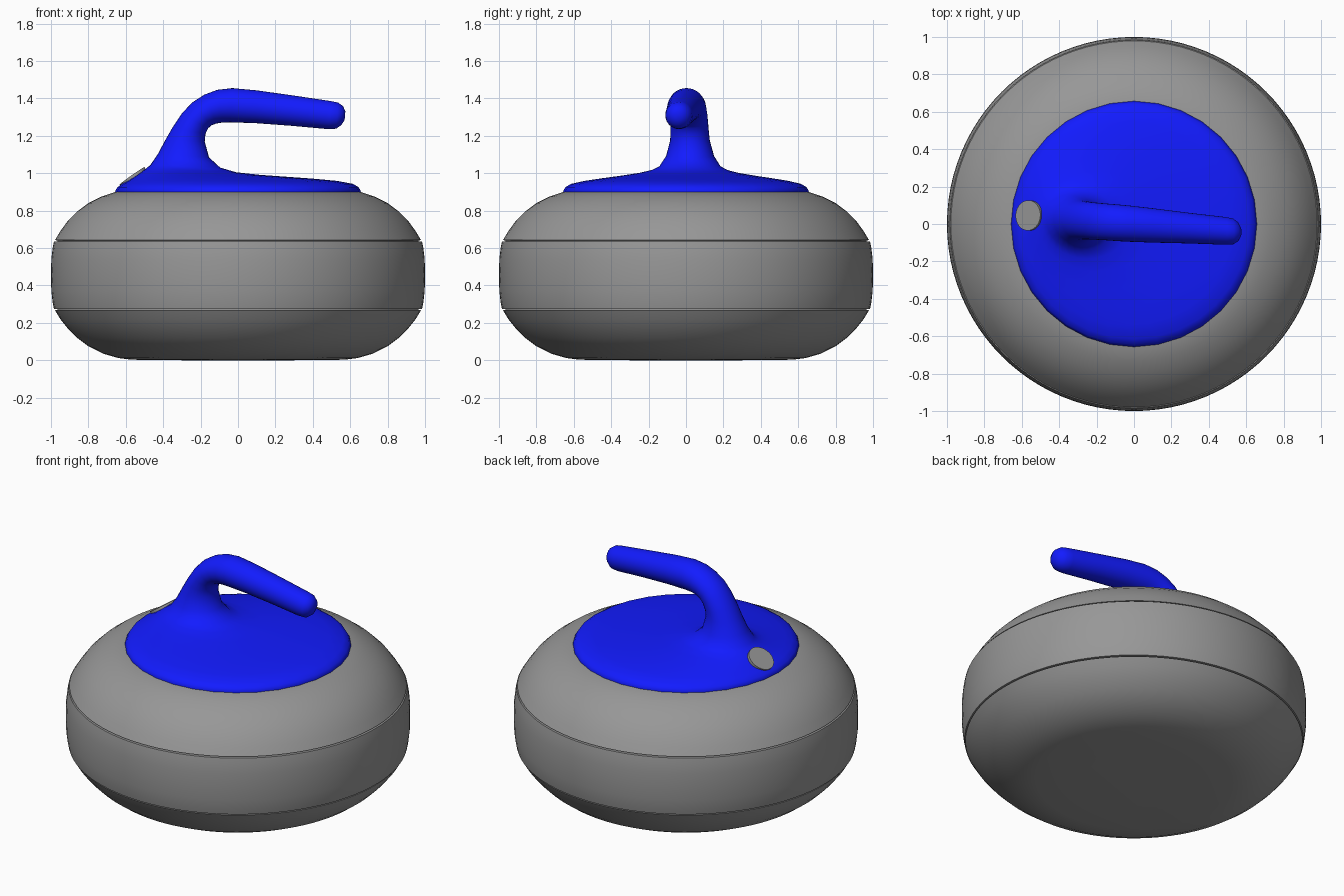
import bpy, bmesh
from math import sin, cos, pi
from mathutils import Vector


def colour(name, rgb):
    mat = bpy.data.materials.new(name)
    mat.diffuse_color = (*rgb, 1)
    return mat


blue = colour("blue_plastic", (0.006, 0.011, 1.0))
granite = colour("dark_granite", (0.21, 0.21, 0.21))
granite.diffuse_color = (0.31, 0.31, 0.31, 1)


def loft(name, rings, angle, material):
    """Skin a list of equal-length vertex rings and cap both ends."""
    bm = bmesh.new()
    loops = [[bm.verts.new(p) for p in ring] for ring in rings]
    n = len(loops[0])
    for a, b in zip(loops, loops[1:]):
        for i in range(n):
            j = (i + 1) % n
            bm.faces.new((a[i], a[j], b[j], b[i]))
    bm.faces.new(loops[0][::-1])
    bm.faces.new(loops[-1])
    bmesh.ops.recalc_face_normals(bm, faces=bm.faces)
    mesh = bpy.data.meshes.new(name)
    bm.to_mesh(mesh)
    bm.free()
    mesh.materials.append(material)
    ob = bpy.data.objects.new(name, mesh)
    bpy.context.collection.objects.link(ob)
    bpy.ops.object.select_all(action='DESELECT')
    ob.select_set(True)
    bpy.context.view_layer.objects.active = ob
    bpy.ops.object.shade_smooth_by_angle(angle=angle)
    return ob


# granite body: lathed profile with two fine grooves around the striking band
profile = [
    (0.30, 0.0), (0.57, 0.003), (0.64, 0.012), (0.72, 0.035), (0.80, 0.075),
    (0.86, 0.12), (0.91, 0.17), (0.95, 0.22), (0.979, 0.268),
    (0.966, 0.269), (0.966, 0.274), (0.984, 0.275),
    (0.991, 0.31), (0.998, 0.37), (1.0, 0.455), (0.998, 0.54), (0.991, 0.60),
    (0.984, 0.635), (0.966, 0.636), (0.966, 0.641), (0.979, 0.642),
    (0.95, 0.69), (0.91, 0.745), (0.86, 0.795), (0.80, 0.84), (0.73, 0.875),
    (0.65, 0.902), (0.50, 0.903)]
SIDES = 96
loft("stone_body",
     [[(r * cos(2 * pi * i / SIDES), r * sin(2 * pi * i / SIDES), z)
       for i in range(SIDES)] for r, z in profile], 0.6, granite)

# cover flowing into the gooseneck: each section is outer x, z, inner x, z
# and half width in y
sections = [
    (-.655, .895, .655, .895, .655), (-.657, .905, .657, .905, .657),
    (-.645, .925, .645, .925, .645), (-.618, .943, .615, .943, .615),
    (-.59, .959, .53, .959, .545), (-.565, .975, .40, .971, .455),
    (-.54, .992, .26, .981, .36), (-.515, 1.009, .12, .991, .27),
    (-.49, 1.026, -.01, 1.005, .205), (-.468, 1.045, -.095, 1.03, .163),
    (-.43, 1.10, -.155, 1.085, .128),
    (-.387, 1.18, -.178, 1.17, .106), (-.35, 1.245, -.174, 1.21, .102),
    (-.30, 1.32, -.16, 1.24, .10), (-.245, 1.378, -.142, 1.256, .099),
    (-.18, 1.42, -.115, 1.266, .098), (-.11, 1.446, -.085, 1.271, .098),
    (-.03, 1.455, -.04, 1.272, .097), (.10, 1.443, .09, 1.268, .092),
    (.30, 1.415, .28, 1.254, .082), (.50, 1.385, .48, 1.236, .074),
    (.535, 1.378, .525, 1.238, .069), (.562, 1.358, .553, 1.258, .05),
    (.574, 1.33, .57, 1.285, .022)]
rings = []
for lx, lz, rx, rz, hy in sections:
    outer, inner = Vector((lx, 0, lz)), Vector((rx, 0, rz))
    mid, half = (outer + inner) / 2, (outer - inner) / 2
    ring = []
    for i in range(32):
        a = 2 * pi * i / 32
        p = mid + half * cos(a) + Vector((0, hy * sin(a), 0))
        p.y -= 0.075 * mid.x      # handle is turned slightly off the x axis
        ring.append(p)
    rings.append(ring)
loft("handle_and_cover", rings, 1.2, blue)

# grey plug on the back slope of the neck
normal = Vector((-0.576, 0.04, 0.818)).normalized()
bpy.ops.mesh.primitive_cylinder_add(vertices=32, radius=0.081, depth=0.03)
plug = bpy.context.object
plug.name = "cover_plug"
plug.data.materials.append(granite)
plug.rotation_euler = normal.to_track_quat('Z', 'Y').to_euler()
plug.location = Vector((-0.567, 0.046, 0.986)) - normal * 0.015
bpy.ops.object.shade_smooth_by_angle(angle=0.6)
